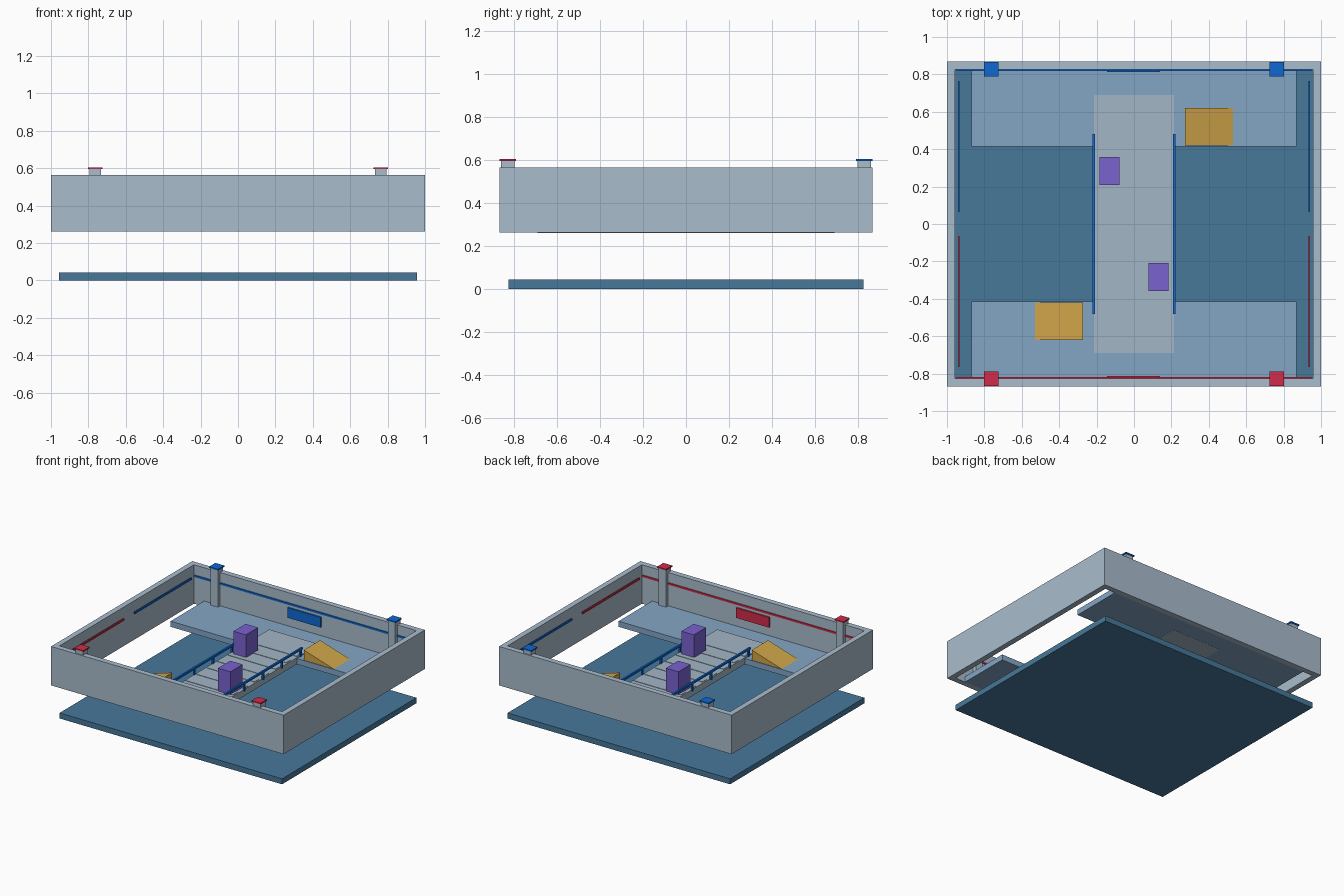
import bpy
import bmesh

old = bpy.data.objects.get("Cube")
if old:
    bpy.data.objects.remove(old, do_unlink=True)


def linear(channel):
    c = channel / 255
    return c / 12.92 if c <= 0.04045 else ((c + 0.055) / 1.055) ** 2.4


def material(name, hex_code):
    colour = [linear(int(hex_code[i:i + 2], 16)) for i in (0, 2, 4)] + [1]
    mat = bpy.data.materials.new(name)
    mat.use_nodes = True
    mat.diffuse_color = colour
    shader = mat.node_tree.nodes["Principled BSDF"]
    shader.inputs["Base Color"].default_value = colour
    shader.inputs["Roughness"].default_value = 0.8
    return mat


deep_blue = material("deep water blue", "47789A")
pale_blue = material("pale platform blue", "84A6C5")
wall_grey = material("wall grey", "A9BCCC")
bridge_grey = material("bridge grey", "A3B6C6")
team_blue = material("bright blue", "0E68D2")
team_red = material("crimson red", "D02C4A")
gold = material("ramp gold", "D0A54A")
purple = material("crate purple", "7A62D0")


def finish(name, bm, mat):
    bmesh.ops.recalc_face_normals(bm, faces=bm.faces)
    mesh = bpy.data.meshes.new(name)
    bm.to_mesh(mesh)
    bm.free()
    mesh.materials.append(mat)
    obj = bpy.data.objects.new(name, mesh)
    bpy.context.collection.objects.link(obj)
    return obj


def box(name, x, y, z, mat):
    """Box from the lower and upper limit on each axis."""
    bm = bmesh.new()
    bmesh.ops.create_cube(bm, size=1)
    for v in bm.verts:
        v.co = [lim[0] if c < 0 else lim[1] for c, lim in zip(v.co, (x, y, z))]
    return finish(name, bm, mat)


def span(centre, size):
    return centre - size / 2, centre + size / 2


def flip(limits, sign):
    return sorted(sign * v for v in limits)


def prism(name, profile, depth, mat):
    """Extrude a closed outline along a vector."""
    bm = bmesh.new()
    face = bm.faces.new([bm.verts.new(p) for p in profile])
    new = bmesh.ops.extrude_face_region(bm, geom=[face])["geom"]
    bmesh.ops.translate(bm, vec=depth,
                        verts=[v for v in new if isinstance(v, bmesh.types.BMVert)])
    return finish(name, bm, mat)


# Sunken floor slab
IN_X, IN_Y = 0.957, 0.825
LOW, FLOOR, TOP = 0.262, 0.306, 0.565
box("floor_slab", (-IN_X, IN_X), (-IN_Y, IN_Y), (0, 0.043), deep_blue)

# Perimeter wall: an open frame with a square section
bm = bmesh.new()
rings = []
for px, py in ((1, 0.868), (IN_X, IN_Y)):
    for z in (LOW, TOP):
        rings.append([bm.verts.new((sx * px, sy * py, z))
                      for sx, sy in ((-1, -1), (1, -1), (1, 1), (-1, 1))])
out_low, out_top, in_low, in_top = rings
for a, b in ((out_low, out_top), (out_top, in_top), (in_top, in_low), (in_low, out_low)):
    for i in range(4):
        j = (i + 1) % 4
        bm.faces.new((a[i], a[j], b[j], b[i]))
finish("perimeter_wall", bm, wall_grey)

# Central bridge with thin raised treads
DECK = 0.312
box("bridge_deck", (-0.215, 0.215), (-0.69, 0.69), (LOW - 0.001, DECK), bridge_grey)
for i in range(8):
    box("bridge_tread", (-0.205, 0.205), span(0.13 * (i - 3.5), 0.05),
        (DECK, DECK + 0.003), bridge_grey)

# Handrails and their posts
for s, side in ((-1, "right"), (1, "left")):
    box(side + "_handrail", span(s * 0.215, 0.014), (-0.48, 0.48), (0.355, 0.37), team_blue)
    for i in range(-2, 3):
        box(side + "_rail_post", span(s * 0.215, 0.013), span(i * 0.23, 0.016),
            (DECK - 0.01, 0.357), team_blue)

# Both ends, each in its own team colour
for s, end, team in ((-1, "front", team_red), (1, "back", team_blue)):
    box(end + "_platform", (-0.87, 0.87), flip((0.415, IN_Y), s), (LOW, FLOOR), pale_blue)
    box(end + "_wall_stripe", (-0.95, 0.95), flip((0.818, IN_Y), s), (0.474, 0.488), team)
    box(end + "_wall_panel", (-0.145, 0.14), flip((0.813, IN_Y), s), (0.375, 0.453), team)

    # Corner pillars with caps, and stripes along the side walls
    for t, side in ((-1, "right"), (1, "left")):
        label = end + "_" + side
        box(label + "_pillar", span(t * 0.763, 0.063), span(s * 0.828, 0.063),
            (FLOOR, 0.595), wall_grey)
        box(label + "_pillar_cap", span(t * 0.763, 0.077), span(s * 0.828, 0.077),
            (0.595, 0.605), team)
        box(label + "_side_stripe", flip((0.932, 0.942), t), flip((0.065, 0.765), s),
            (0.478, 0.492), team)

    # Wedge ramp, high toward the bridge
    outline = [(s * x, s * 0.42, z) for x, z in
               ((0.272, FLOOR), (0.53, FLOOR), (0.272, 0.385))]
    prism(end + "_ramp", outline, (0, s * 0.2, 0), gold)

    # Crate standing on the bridge
    box(end + "_crate", span(-s * 0.132, 0.107), span(s * 0.283, 0.15), (DECK, 0.49), purple)
